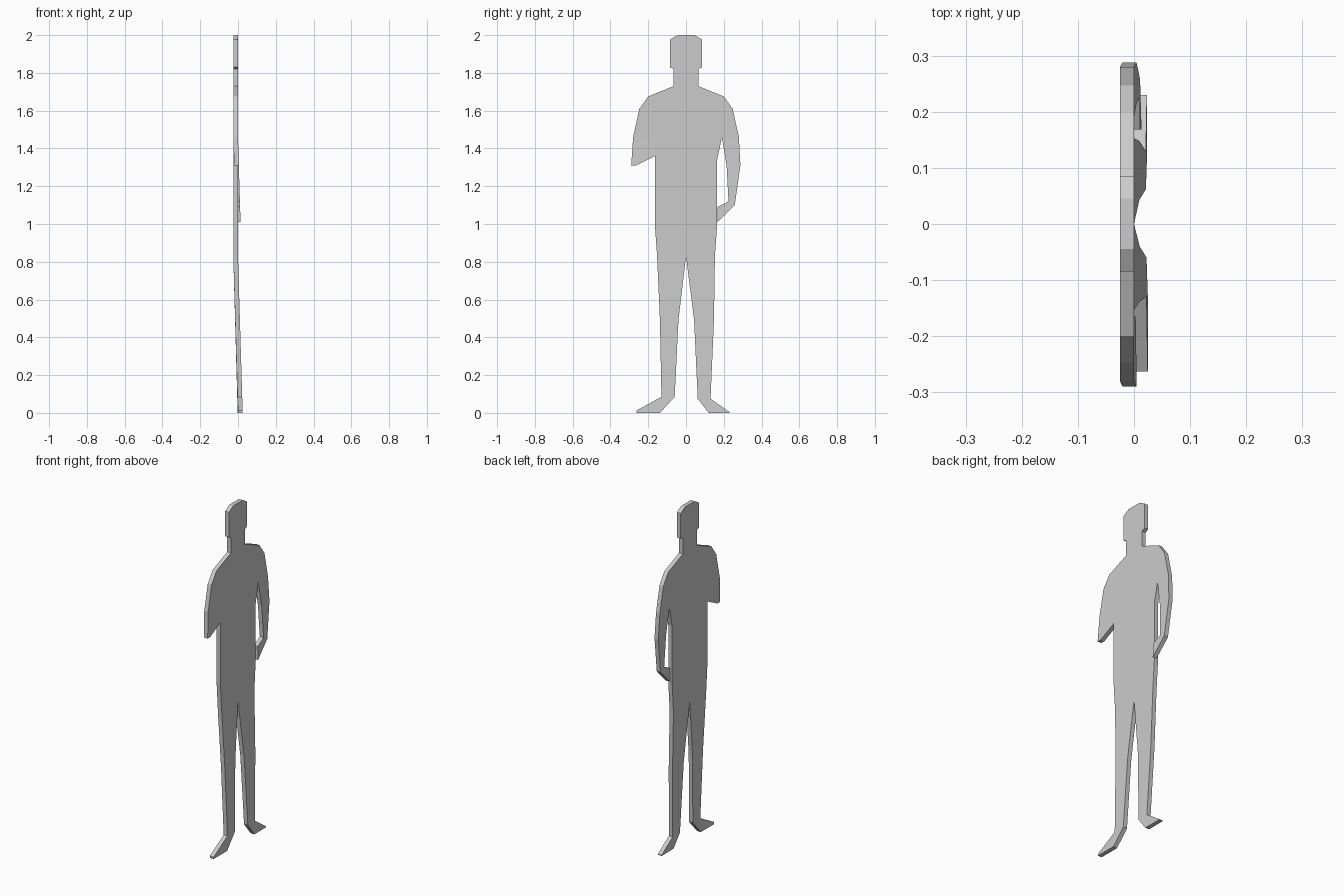
import bpy
import bmesh

if "Cube" in bpy.data.objects:
    bpy.data.objects.remove(bpy.data.objects["Cube"])

THICK = 0.025
HIP, ARMPIT = 0.83, 1.46

# Outlines in (y, z); neighbouring panels share their hinge points
torso = [(-0.045, 2.0), (0.045, 2.0), (0.085, 1.977), (0.085, 1.83), (0.065, 1.82),
         (0.065, 1.73), (0.2, 1.675), (0.247, 1.61), (0.28, ARMPIT), (0.19, ARMPIT),
         (0.165, 1.34), (0.165, 1.0), (0.153, HIP), (0, HIP), (-0.153, HIP),
         (-0.165, 1.0), (-0.165, ARMPIT), (-0.28, ARMPIT), (-0.247, 1.61),
         (-0.2, 1.675), (-0.065, 1.73), (-0.065, 1.82), (-0.085, 1.83), (-0.085, 1.977)]
bent_arm = [(0.19, ARMPIT), (0.28, ARMPIT), (0.288, 1.31), (0.258, 1.10),
            (0.168, 1.01), (0.168, 1.09), (0.225, 1.12), (0.215, 1.31)]
short_arm = [(-0.28, ARMPIT), (-0.165, ARMPIT), (-0.165, 1.36), (-0.265, 1.31), (-0.29, 1.31)]
right_leg = [(0, HIP), (0.153, HIP), (0.148, 0.49), (0.13, 0.075), (0.23, 0.005),
             (0.23, 0), (0.12, 0), (0.062, 0.075), (0.043, 0.49)]
left_leg = [(-0.153, HIP), (0, HIP), (-0.04, 0.49), (-0.06, 0.085), (-0.138, 0),
            (-0.263, 0), (-0.263, 0.012), (-0.13, 0.085), (-0.138, 0.49)]


def add_panel(bm, outline, hinge=0.0, slope=0.0):
    """Flat panel swinging towards +x below its hinge height."""
    verts = [bm.verts.new((slope * (hinge - z), y, z)) for y, z in outline]
    bm.faces.new(verts)


bm = bmesh.new()
add_panel(bm, torso)
add_panel(bm, bent_arm, ARMPIT, 0.03)
add_panel(bm, short_arm, ARMPIT, 0.03)
add_panel(bm, right_leg, HIP, 0.028)
add_panel(bm, left_leg, HIP, 0.03)

# Join the panels at the hinges, then give the whole sheet its thickness
bmesh.ops.remove_doubles(bm, verts=bm.verts, dist=0.0005)
bmesh.ops.recalc_face_normals(bm, faces=bm.faces)
result = bmesh.ops.extrude_face_region(bm, geom=bm.faces[:], use_keep_orig=True)
new_verts = [g for g in result["geom"] if isinstance(g, bmesh.types.BMVert)]
bmesh.ops.translate(bm, verts=new_verts, vec=(-THICK, 0, 0))
bmesh.ops.recalc_face_normals(bm, faces=bm.faces)

mesh = bpy.data.meshes.new("standing_figure_cutout")
bm.to_mesh(mesh)
bm.free()
obj = bpy.data.objects.new("standing_figure_cutout", mesh)
bpy.context.collection.objects.link(obj)
